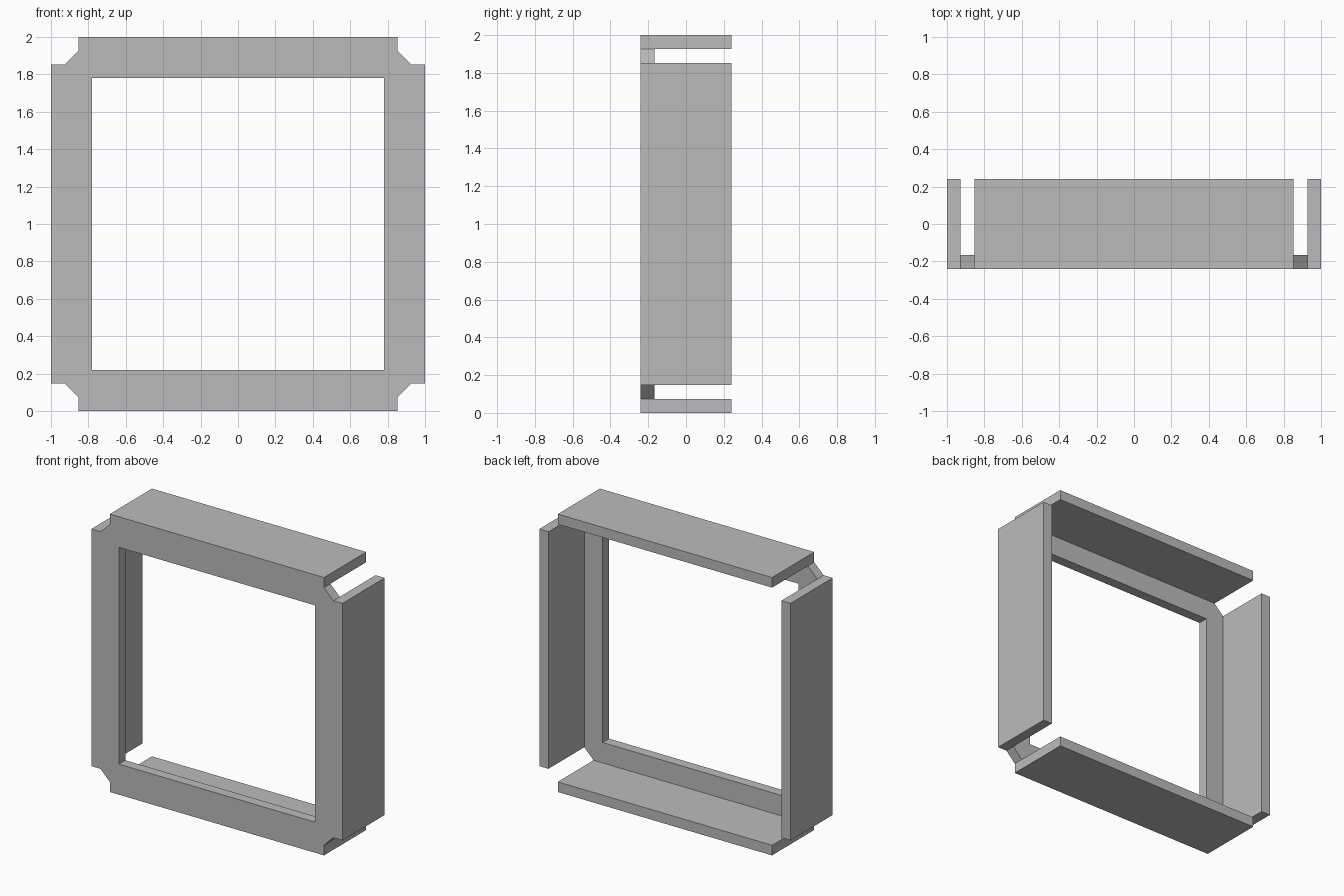
import bpy
import bmesh
from math import pi
from mathutils import Matrix, Vector

cube = bpy.data.objects.get("Cube")
if cube:
    bpy.data.objects.remove(cube, do_unlink=True)

OUTER = 1.0       # half of the overall size
INNER = 0.78      # half of the opening
SIDE = 0.853      # half length of each flange
THICK = 0.073     # sheet thickness
DEPTH = 0.48      # front to back
FRONT = -DEPTH / 2

grey = bpy.data.materials.new("plain grey")
grey.use_nodes = True
colour = (0.5, 0.5, 0.5, 1)
grey.diffuse_color = colour
grey.node_tree.nodes["Principled BSDF"].inputs["Base Color"].default_value = colour

bm = bmesh.new()
step = OUTER - THICK

# Front pattern of one side: flange edge, frame strip and chamfered corner
patches = [
    [(-SIDE, OUTER), (SIDE, OUTER), (SIDE, step), (-SIDE, step)],
    [(-SIDE, step), (SIDE, step), (INNER, INNER), (-INNER, INNER)],
    [(SIDE, step), (step, SIDE), (INNER, INNER)],
]
for quarter in range(4):
    turn = Matrix.Rotation(quarter * pi / 2, 3, 'Y')
    for patch in patches:
        bm.faces.new([bm.verts.new(turn @ Vector((x, 0, z)) + Vector((0, FRONT, OUTER)))
                      for x, z in patch])
bmesh.ops.remove_doubles(bm, verts=bm.verts[:], dist=0.001)


def pull_back(faces, distance):
    """Extrude faces towards the back."""
    result = bmesh.ops.extrude_face_region(bm, geom=faces)["geom"]
    verts = [g for g in result if isinstance(g, bmesh.types.BMVert)]
    bmesh.ops.translate(bm, verts=verts, vec=(0, distance, 0))
    return [g for g in result if isinstance(g, bmesh.types.BMFace)]


# Front frame plate, then the four flanges behind its outer edges
back = pull_back(bm.faces[:], THICK)
rim = (step + OUTER) / 2 - 0.01
edges = [f for f in back
         if max(abs(f.calc_center_median().x),
                abs(f.calc_center_median().z - OUTER)) > rim]
pull_back(edges, DEPTH - THICK)

# Clean flat faces
bmesh.ops.recalc_face_normals(bm, faces=bm.faces[:])
bmesh.ops.dissolve_limit(bm, angle_limit=0.01, verts=bm.verts[:], edges=bm.edges[:])

mesh = bpy.data.meshes.new("flanged_frame")
bm.to_mesh(mesh)
bm.free()
mesh.materials.append(grey)
frame = bpy.data.objects.new("flanged_frame", mesh)
bpy.context.collection.objects.link(frame)
